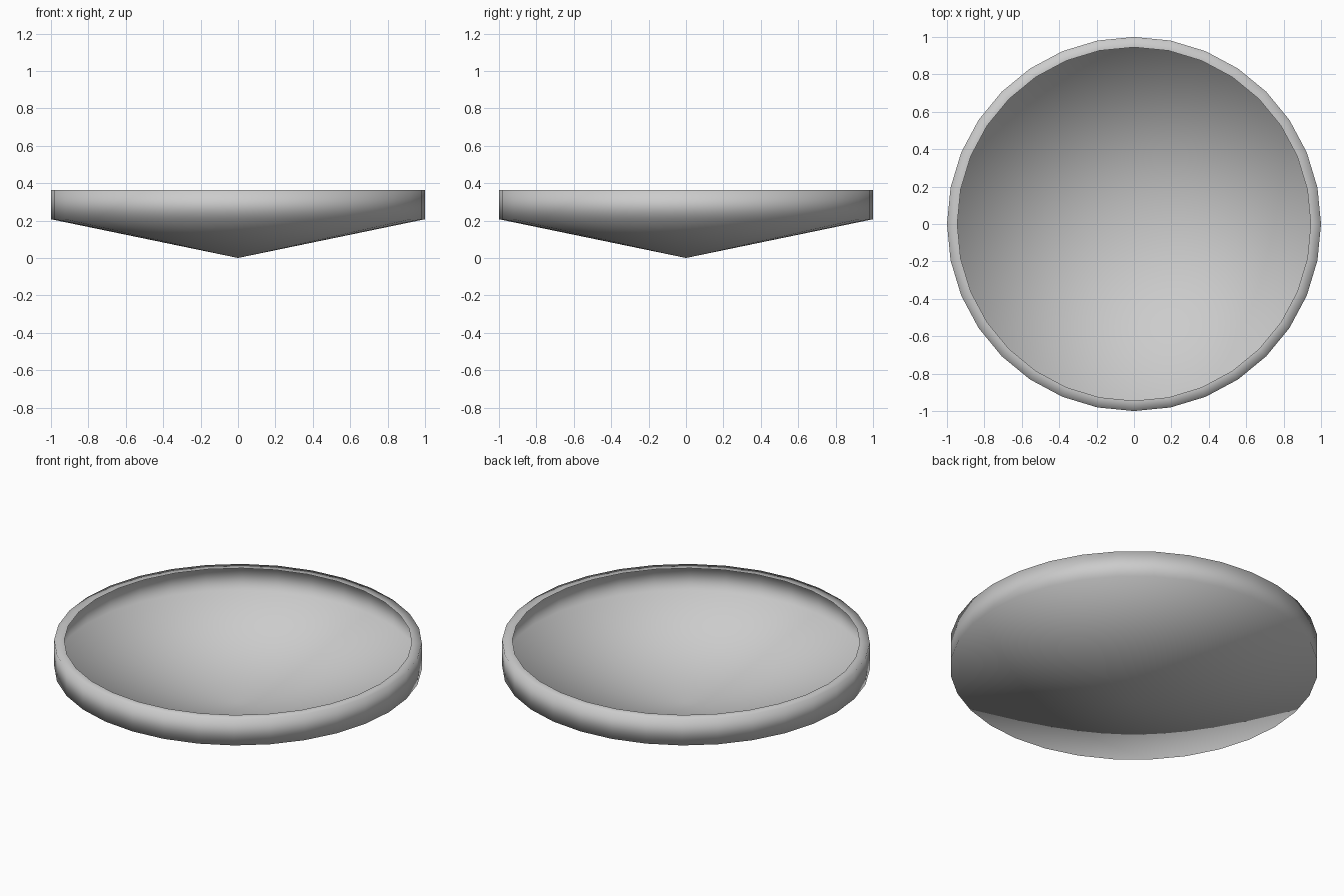
import bpy, bmesh, math

if "Cube" in bpy.data.objects:
    bpy.data.objects.remove(bpy.data.objects["Cube"])

SIDES = 32

# Dish cross-section (radius, height): thin cone, outer band, flat lip
profile = [(0, 0), (1.0, 0.207), (1.0, 0.364), (0.945, 0.364)]

bm = bmesh.new()
rings = []
for r, z in profile:
    if r == 0:
        rings.append([bm.verts.new((0, 0, z))] * SIDES)
    else:
        rings.append([bm.verts.new((r * math.cos(2 * math.pi * i / SIDES),
                                    r * math.sin(2 * math.pi * i / SIDES), z))
                      for i in range(SIDES)])

# Skin neighbouring rings; the tip becomes a triangle fan
for low, high in zip(rings, rings[1:]):
    for i in range(SIDES):
        j = (i + 1) % SIDES
        corners = dict.fromkeys([low[i], low[j], high[j], high[i]])
        bm.faces.new(list(corners)).smooth = True

mesh = bpy.data.meshes.new("shallow_dish")
bm.to_mesh(mesh)
bm.free()
dish = bpy.data.objects.new("shallow_dish", mesh)
bpy.context.collection.objects.link(dish)
